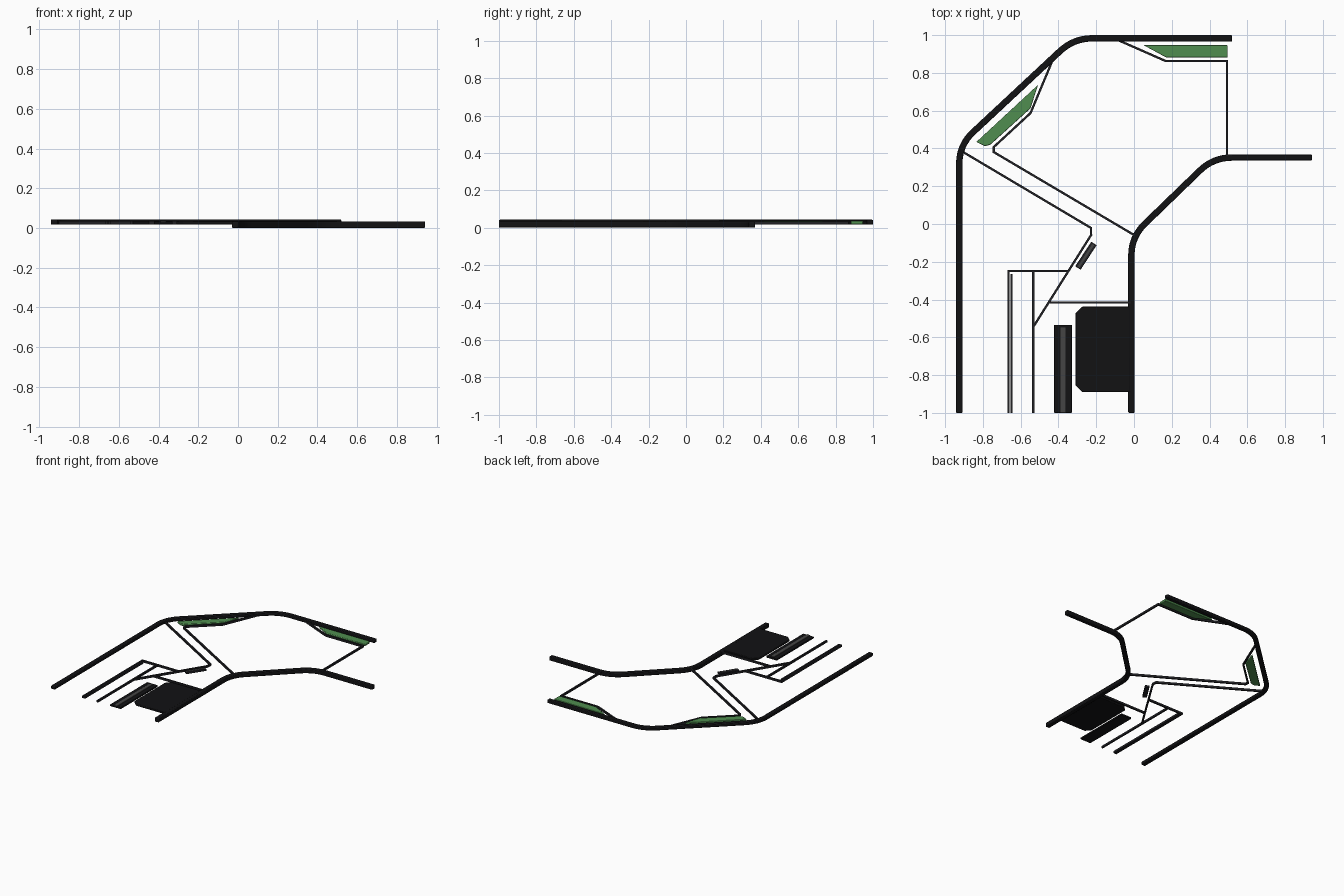
import bpy, bmesh, math
from mathutils import Vector

if "Cube" in bpy.data.objects:
    bpy.data.objects.remove(bpy.data.objects["Cube"])


def material(name, rgb):
    m = bpy.data.materials.new(name)
    m.diffuse_color = (*rgb, 1)
    m.use_nodes = True
    m.node_tree.nodes["Principled BSDF"].inputs["Base Color"].default_value = m.diffuse_color
    return m


BLACK = material("black", (0.006, 0.006, 0.007))
DARK = material("dark_trim", (0.015, 0.015, 0.018))
GREY = material("grey_trim", (0.06, 0.06, 0.06))
GREEN = material("green", (0.08, 0.27, 0.08))


def prism(name, outline, z0, z1, mat, bevel=0.0):
    """Vertical prism from a plan outline, with softened edges."""
    bm = bmesh.new()
    face = bm.faces.new([bm.verts.new((p[0], p[1], z0)) for p in outline])
    ext = bmesh.ops.extrude_face_region(bm, geom=[face])
    top = [v for v in ext["geom"] if isinstance(v, bmesh.types.BMVert)]
    bmesh.ops.translate(bm, verts=top, vec=(0, 0, z1 - z0))
    bmesh.ops.recalc_face_normals(bm, faces=bm.faces)
    mesh = bpy.data.meshes.new(name)
    bm.to_mesh(mesh)
    bm.free()
    mesh.materials.append(mat)
    ob = bpy.data.objects.new(name, mesh)
    bpy.context.collection.objects.link(ob)
    if bevel:
        mod = ob.modifiers.new("soft_edges", "BEVEL")
        mod.width = bevel
        mod.segments = 2
        mod.limit_method = "ANGLE"
        mod.angle_limit = math.radians(40)
    bpy.ops.object.select_all(action="DESELECT")
    ob.select_set(True)
    bpy.context.view_layer.objects.active = ob
    bpy.ops.object.shade_smooth_by_angle(angle=math.radians(30))
    return ob


def fillet(points, t, steps=8):
    """Round the inner corners of a path with tangent length t."""
    pts = [Vector(p) for p in points]
    out = [pts[0]]
    for a, b, c in zip(pts, pts[1:], pts[2:]):
        p, q = b + (a - b).normalized() * t, b + (c - b).normalized() * t
        for i in range(steps + 1):
            s = i / steps
            out.append(p * (1 - s) ** 2 + b * 2 * s * (1 - s) + q * s ** 2)
    return out + [pts[-1]]


def strip(name, points, width, z0, z1, mat, bevel=0.0):
    """Constant-width mitred strip following a plan path."""
    pts = [Vector(p) for p in points]
    dirs = [(b - a).normalized() for a, b in zip(pts, pts[1:])]
    left, right = [], []
    for i, p in enumerate(pts):
        d0, d1 = dirs[max(i - 1, 0)], dirs[min(i, len(dirs) - 1)]
        n0, n1 = Vector((-d0.y, d0.x)), Vector((-d1.y, d1.x))
        m = (n0 + n1).normalized()
        off = m * (width / 2 / m.dot(n0))
        left.append(p + off)
        right.append(p - off)
    return prism(name, left + right[::-1], z0, z1, mat, bevel)


# Heavy outer and inner walls
outer = [(-0.925, -1), (-0.925, 0.418), (-0.319, 0.983), (0.52, 0.983)]
inner = [(-0.014, -1), (-0.014, -0.068), (0.42, 0.352), (0.942, 0.352)]
strip("outer_wall", fillet(outer, 0.1), 0.034, 0.017, 0.043, BLACK, 0.005)
strip("inner_wall", fillet(inner, 0.1), 0.034, 0.0, 0.033, BLACK, 0.005)

# Thin divider lines
thin = {
    "upper_divider": [(-0.09, 0.976), (0.167, 0.863), (0.492, 0.863), (0.492, 0.36)],
    "long_divider": [(-0.436, 0.855), (-0.548, 0.587), (-0.743, 0.407),
                     (-0.743, 0.381), (0.0, -0.058)],
    "middle_divider": [(-0.913, 0.386), (-0.2275, -0.021), (-0.227, -0.058),
                       (-0.532, -0.543)],
    "lower_upright": [(-0.534, -0.249), (-0.534, -1)],
    "lower_frame": [(-0.345, -0.249), (-0.664, -0.249), (-0.664, -1)],
    "lower_inner_line": [(-0.648, -0.265), (-0.648, -1)],
    "panel_divider": [(-0.45, -0.415), (-0.018, -0.415)],
}
for name, path in thin.items():
    strip(name, path, 0.012, 0.018, 0.034, DARK)

# Green beds
prism("upper_green_bed", [(0.05, 0.947), (0.495, 0.947), (0.495, 0.881), (0.172, 0.881)],
      0.018, 0.036, GREEN, 0.004)
prism("side_green_bed", [(-0.508, 0.737), (-0.548, 0.612), (-0.76, 0.42),
                         (-0.79, 0.412), (-0.835, 0.434)], 0.018, 0.036, GREEN, 0.004)

# Dark panel with cut corners
c = 0.035
prism("dark_panel", [(-0.02, -0.438), (-0.31 + c, -0.438), (-0.31, -0.438 - c),
                     (-0.31, -0.889 + c), (-0.31 + c, -0.889), (-0.02, -0.889)],
      0.018, 0.034, BLACK, 0.004)

# Long ribbed bar beside the panel
strip("bar_base", [(-0.376, -0.534), (-0.376, -1)], 0.094, 0.018, 0.032, BLACK, 0.003)
strip("bar_rib", [(-0.376, -0.548), (-0.376, -1)], 0.028, 0.03, 0.036, GREY, 0.002)

# Small tilted block
strip("small_block", [(-0.212, -0.103), (-0.297, -0.233)], 0.034, 0.018, 0.034, DARK, 0.003)
strip("small_block_rib", [(-0.216, -0.109), (-0.293, -0.227)], 0.012, 0.032, 0.036, GREY)
